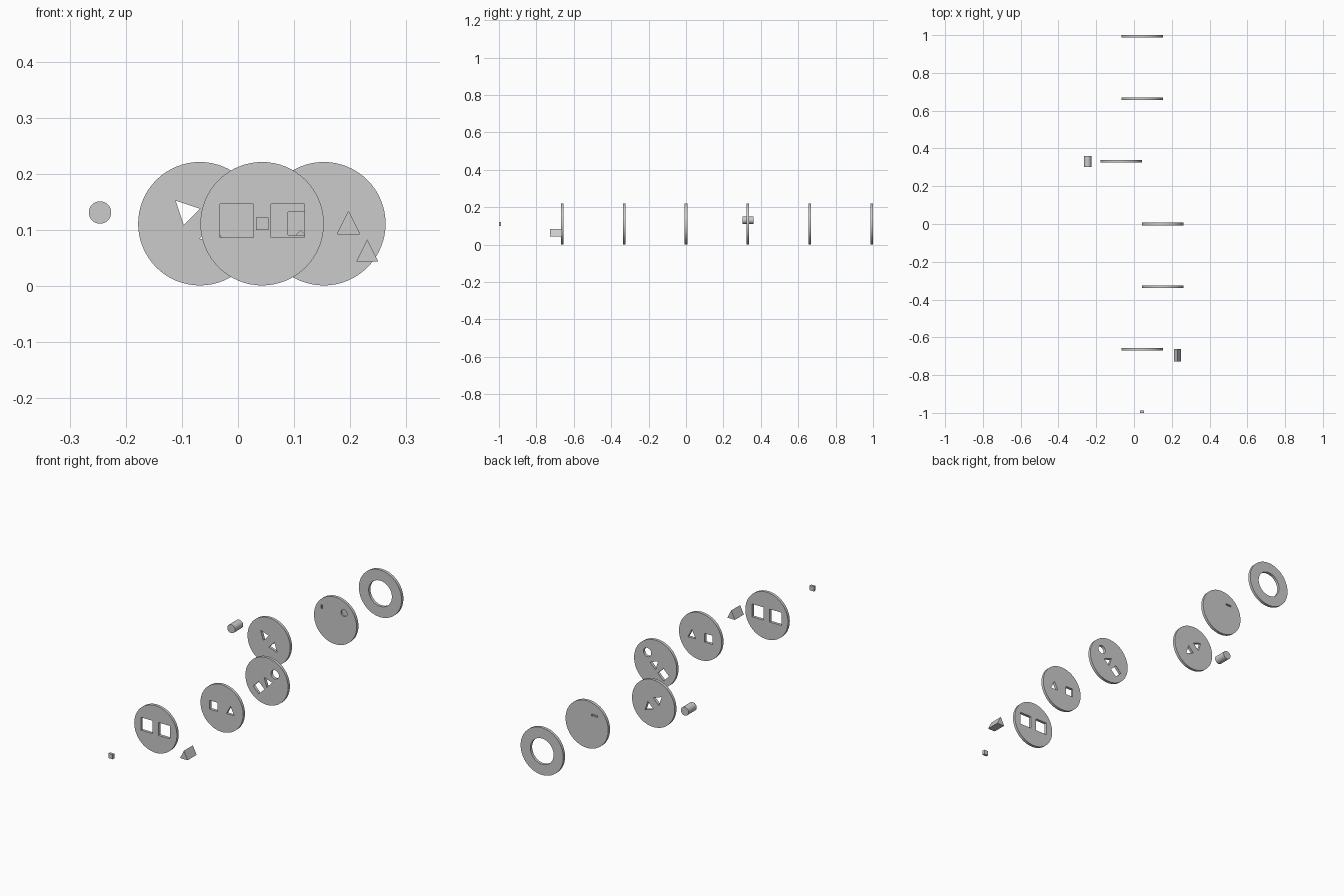
import bpy, bmesh, math

if "Cube" in bpy.data.objects:
    bpy.data.objects.remove(bpy.data.objects["Cube"])

R, T, ZC, STEP = 0.11, 0.0134, 0.111, 0.331   # disc radius, thickness, height, spacing
S = 0.041                                     # peg size


def ngon(r, n=64):
    return [(r * math.cos(2 * math.pi * i / n), r * math.sin(2 * math.pi * i / n)) for i in range(n)]


def rect(w, h):
    return [(-w / 2, -h / 2), (w / 2, -h / 2), (w / 2, h / 2), (-w / 2, h / 2)]


def tri(s):
    return [(-s / 2, -s / 2), (s / 2, -s / 2), (0, s / 2)]


def prism(name, pts, x, y, z, depth, angle=0):
    """Extrude an x/z outline along y, centred on y."""
    c, s = math.cos(math.radians(angle)), math.sin(math.radians(angle))
    bm = bmesh.new()
    face = bm.faces.new([bm.verts.new((x + c * a - s * b, y - depth / 2, z + s * a + c * b)) for a, b in pts])
    ext = bmesh.ops.extrude_face_region(bm, geom=[face])
    bmesh.ops.translate(bm, vec=(0, depth, 0), verts=[v for v in ext["geom"] if isinstance(v, bmesh.types.BMVert)])
    bmesh.ops.recalc_face_normals(bm, faces=bm.faces)
    me = bpy.data.meshes.new(name)
    bm.to_mesh(me)
    bm.free()
    ob = bpy.data.objects.new(name, me)
    bpy.context.collection.objects.link(ob)
    return ob


def smooth(ob):
    bpy.ops.object.select_all(action='DESELECT')
    bpy.context.view_layer.objects.active = ob
    ob.select_set(True)
    bpy.ops.object.shade_smooth_by_angle(angle=math.radians(30))


def disc(name, x, slot, holes):
    """Disc with holes: (outline, dx, dz, angle, side); side 0 = through, -1 front / 1 back recess."""
    y = slot * STEP
    ob = prism(name, ngon(R), x, y, ZC, T)
    bpy.context.view_layer.objects.active = ob
    for pts, dx, dz, ang, side in holes:
        cut = prism(name + "_cutter", pts, x + dx, y + side * T / 2, ZC + dz, T if side else T * 3, ang)
        cut.hide_render = True
        mod = ob.modifiers.new("hole", 'BOOLEAN')
        mod.operation, mod.solver, mod.object = 'DIFFERENCE', 'EXACT', cut
        bpy.ops.object.modifier_apply(modifier=mod.name)
        bpy.data.objects.remove(cut)
    smooth(ob)


peg_circle = ngon(S / 2, 32)

# Row of discs, front to back
disc("two_square_disc", 0.043, -2, [(rect(.06, .06), sx * .0455, .005, 0, 0) for sx in (-1, 1)])
disc("square_triangle_disc", 0.153, -1, [(rect(S, S), -.043, 0, 0, 0), (tri(.04), .044, .002, 0, 0)])
disc("three_shape_disc", 0.153, 0, [(rect(S, S), -.041, -.041, 45, 0), (tri(.04), 0, 0, 45, 0),
                                    (peg_circle, .042, .042, 0, 0)])
disc("two_triangle_disc", -0.068, 1, [(tri(.041), -.0285, .0265, 45, 0), (tri(.041), .0285, -.0265, 225, 0)])
disc("recessed_disc", 0.043, 2, [(ngon(.016, 32), .045, .047, 0, -1), (rect(.008, .018), -.069, .046, 0, -1),
                                 (rect(.03, .008), -.04, .05, 0, 1)])
disc("ring_disc", 0.043, 3, [(ngon(.06), 0, 0, 0, 0)])

# Loose pegs
prism("small_square_peg", rect(.022, .022), 0.043, -0.994, 0.111, .012)
prism("triangle_peg", tri(.039), 0.2305, -0.695, 0.0635, .066)
smooth(prism("round_peg", ngon(.02, 32), -0.246, STEP, 0.131, .06))
